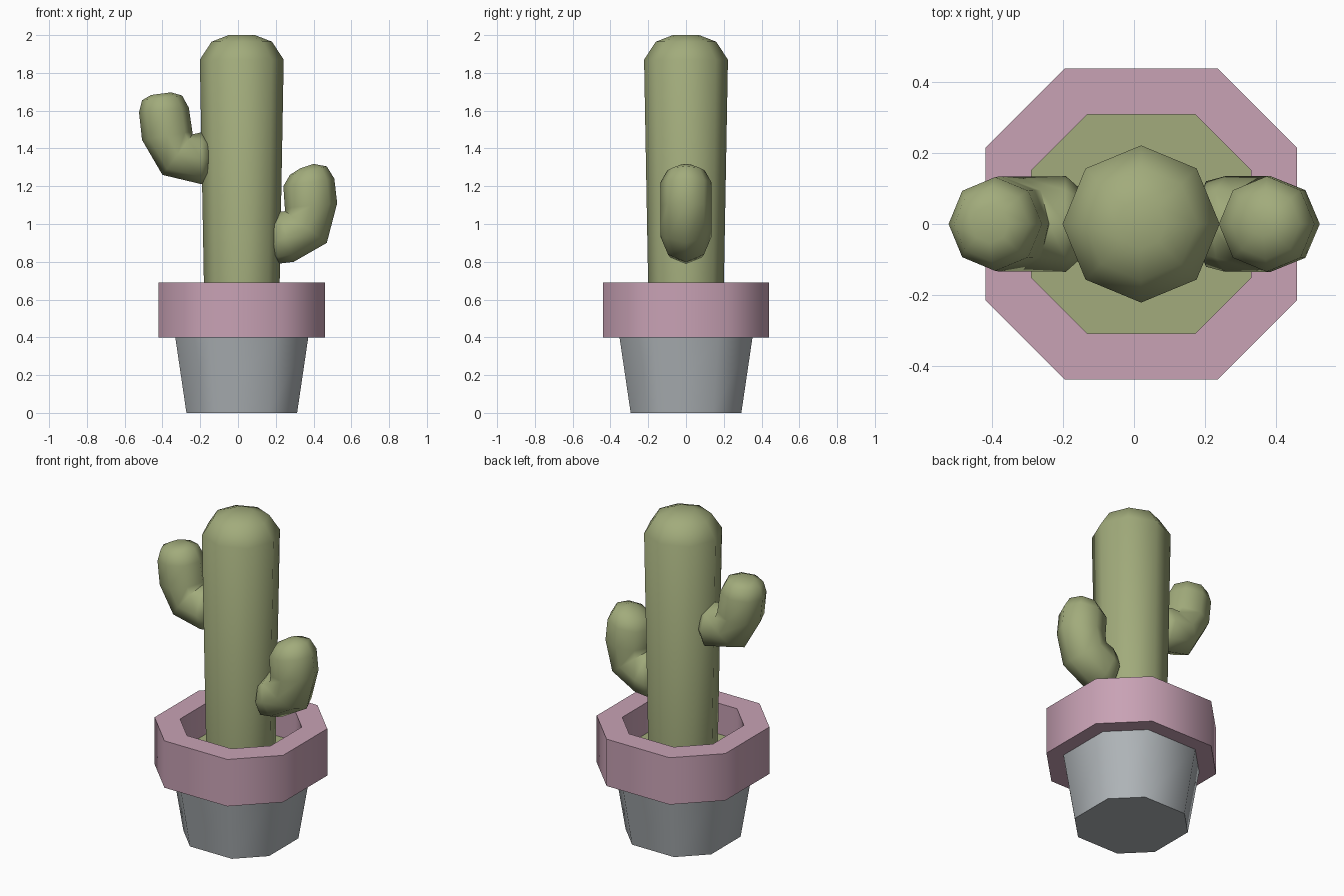
import bpy
import math
from mathutils import Vector

cube = bpy.data.objects.get("Cube")
if cube:
    bpy.data.objects.remove(cube, do_unlink=True)

CENTRE_X = 0.02


def material(name, colour):
    mat = bpy.data.materials.new(name)
    mat.use_nodes = True
    mat.diffuse_color = (*colour, 1)
    mat.node_tree.nodes["Principled BSDF"].inputs["Base Color"].default_value = (*colour, 1)
    return mat


green = material("cactus green", (0.36, 0.41, 0.20))
pink = material("rim pink", (0.58, 0.36, 0.46))
grey = material("pot grey", (0.43, 0.46, 0.48))


def loft(name, rings, mat, cap_start=True, cap_end=True):
    """Skin a row of eight-point rings and close the chosen ends."""
    n = len(rings[0])
    verts = [p for ring in rings for p in ring]
    faces = []
    for r in range(len(rings) - 1):
        a, b = r * n, (r + 1) * n
        faces += [(a + i, a + (i + 1) % n, b + (i + 1) % n, b + i) for i in range(n)]
    if cap_start:
        faces.append(tuple(reversed(range(n))))
    if cap_end:
        faces.append(tuple(range(len(verts) - n, len(verts))))
    mesh = bpy.data.meshes.new(name)
    mesh.from_pydata(verts, [], faces)
    mesh.materials.append(mat)
    obj = bpy.data.objects.new(name, mesh)
    bpy.context.collection.objects.link(obj)
    bpy.ops.object.select_all(action="DESELECT")
    obj.select_set(True)
    bpy.context.view_layer.objects.active = obj
    bpy.ops.object.shade_smooth_by_angle(angle=math.radians(60))
    return obj


def pot_ring(half, z):
    """Octagon with flat sides on the axes and short corners."""
    s = half * 0.49
    pts = [(half, -s), (half, s), (s, half), (-s, half),
           (-half, s), (-half, -s), (-s, -half), (s, -half)]
    return [Vector((CENTRE_X + x, y, z)) for x, y in pts]


def trunk_ring(radius, z):
    """Octagon with its points on the axes."""
    return [Vector((CENTRE_X + radius * math.cos(i * math.pi / 4),
                    radius * math.sin(i * math.pi / 4), z)) for i in range(8)]


def arm_ring(outer, inner):
    """Octagon spanning an outer and an inner point of the arm's side profile."""
    a, b = Vector((outer[0], 0, outer[1])), Vector((inner[0], 0, inner[1]))
    mid, half = (a + b) / 2, (a - b) / 2
    depth = Vector((0, min(half.length, 0.135) * (-1 if mid.x < 0 else 1), 0))
    return [mid + half * math.cos(i * math.pi / 4) + depth * math.sin(i * math.pi / 4)
            for i in range(8)]


# Pot body, rim and soil
loft("pot_body", [pot_ring(0.293, 0), pot_ring(0.352, 0.40)], grey, cap_end=False)
rim_profile = [(0.34, 0.40), (0.44, 0.40), (0.44, 0.69), (0.31, 0.69), (0.31, 0.49)]
loft("pot_rim", [pot_ring(*p) for p in rim_profile], pink, False, False)
loft("soil", [pot_ring(0.31, 0.48), pot_ring(0.31, 0.50)], green)

# Trunk with domed top
trunk_profile = [(0.197, 0.49), (0.222, 1.87), (0.16, 1.965), (0.07, 2.0)]
loft("trunk", [trunk_ring(*p) for p in trunk_profile], green)

# Arms, from the trunk end to the tip
right_profile = [((-0.145, 1.31), (-0.143, 1.40)), ((-0.164, 1.24), (-0.153, 1.45)),
                 ((-0.19, 1.21), (-0.195, 1.485)), ((-0.40, 1.26), (-0.24, 1.475)),
                 ((-0.508, 1.445), (-0.242, 1.49)), ((-0.524, 1.59), (-0.26, 1.615)),
                 ((-0.508, 1.655), (-0.296, 1.68)), ((-0.46, 1.683), (-0.354, 1.697))]
left_profile = [((0.18, 0.825), (0.17, 0.925)), ((0.217, 0.79), (0.19, 1.03)),
                ((0.295, 0.80), (0.22, 1.065)), ((0.47, 0.90), (0.25, 1.068)),
                ((0.525, 1.11), (0.248, 1.085)), ((0.51, 1.24), (0.24, 1.20)),
                ((0.47, 1.305), (0.275, 1.26)), ((0.40, 1.318), (0.33, 1.295))]
for name, profile in (("right_arm", right_profile), ("left_arm", left_profile)):
    arm = loft(name, [arm_ring(*p) for p in profile], green)
    # Make every arm face point outward
    bpy.ops.object.mode_set(mode="EDIT")
    bpy.ops.mesh.select_all(action="SELECT")
    bpy.ops.mesh.normals_make_consistent(inside=False)
    bpy.ops.object.mode_set(mode="OBJECT")
